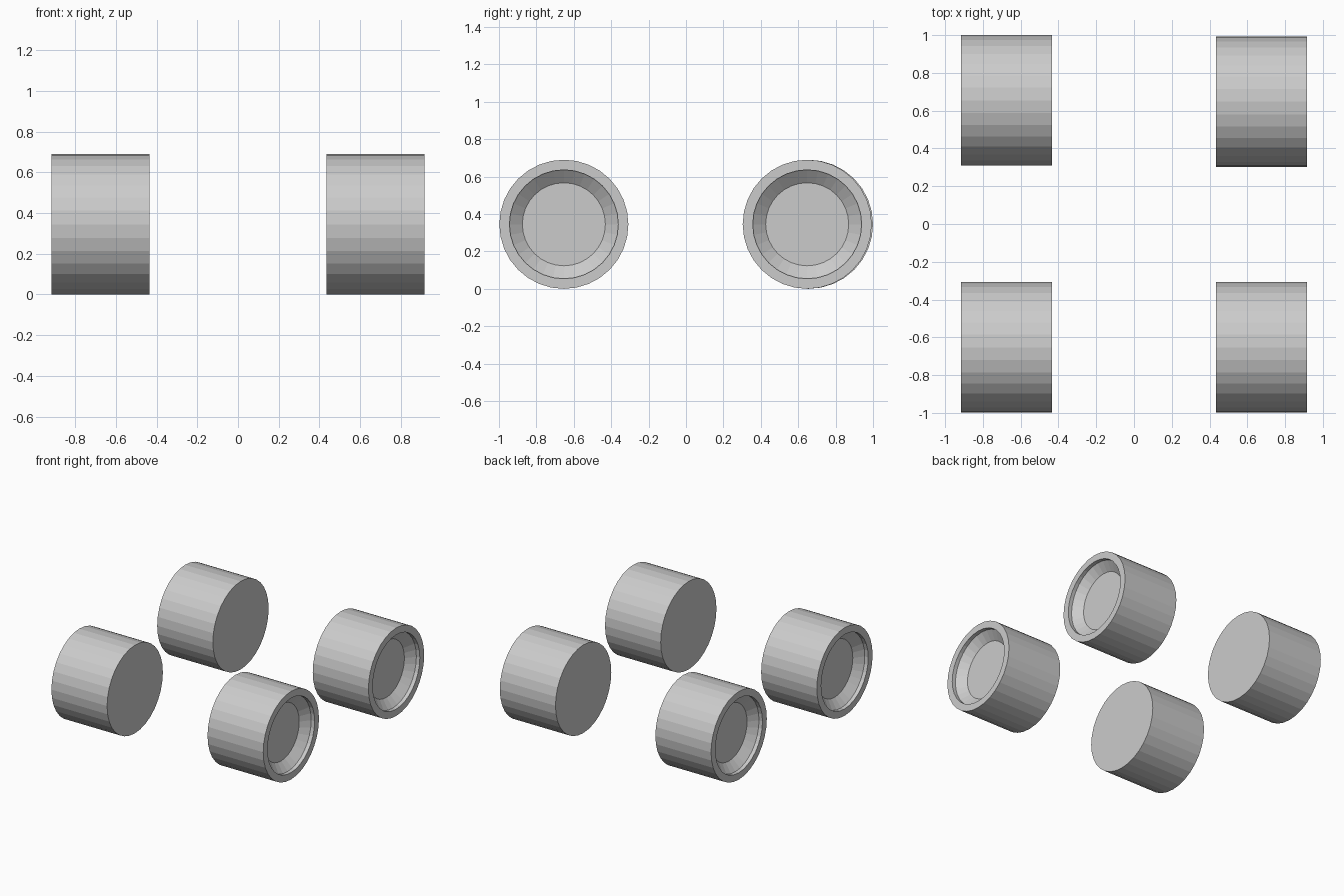
import bpy
import bmesh
from math import cos, sin, tau

if "Cube" in bpy.data.objects:
    bpy.data.objects.remove(bpy.data.objects["Cube"])

# Single grey material
grey = bpy.data.materials.new("plain_grey")
grey.use_nodes = True
colour = (0.6, 0.6, 0.6, 1)
grey.diffuse_color = colour
grey.node_tree.nodes["Principled BSDF"].inputs["Base Color"].default_value = colour

RADIUS = 0.345
SIDES = 32
INNER, OUTER = 0.435, 0.917

# Profile as (x, radius): inner face, tread, rim, recess wall, sloped dish
PROFILE = [(INNER, RADIUS), (OUTER, RADIUS), (OUTER, 0.291),
           (OUTER - 0.03, 0.291), (OUTER - 0.085, 0.222)]


def wheel(name, side, y):
    bm = bmesh.new()
    rings = []
    for x, r in PROFILE:
        rings.append([bm.verts.new((side * x, r * cos(tau * i / SIDES), r * sin(tau * i / SIDES)))
                      for i in range(SIDES)])
    for a, b in zip(rings, rings[1:]):
        for i in range(SIDES):
            j = (i + 1) % SIDES
            bm.faces.new((a[i], a[j], b[j], b[i]))
    # Flat inner face and hub disc
    bm.faces.new(rings[0])
    bm.faces.new(rings[-1])
    bmesh.ops.recalc_face_normals(bm, faces=bm.faces)
    mesh = bpy.data.meshes.new(name)
    bm.to_mesh(mesh)
    bm.free()
    mesh.materials.append(grey)
    obj = bpy.data.objects.new(name, mesh)
    obj.location = (0, y, RADIUS)
    bpy.context.collection.objects.link(obj)


# Four wheels, dished sides outward
wheel("front_left_wheel", 1, -0.653)
wheel("front_right_wheel", -1, -0.653)
wheel("back_left_wheel", 1, 0.648)
wheel("back_right_wheel", -1, 0.655)
